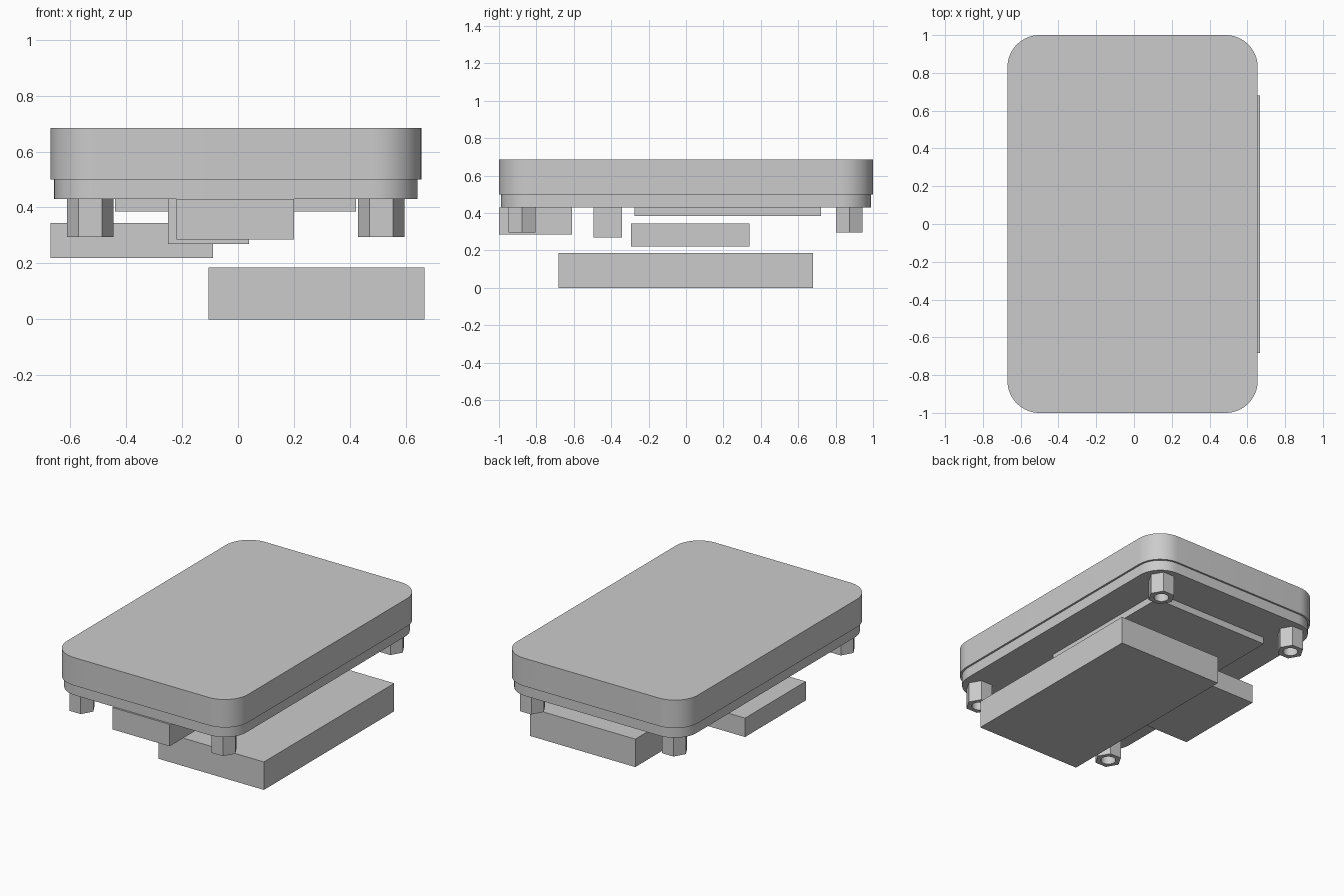
import bpy
import bmesh
from math import sin, cos, pi, radians

cube = bpy.data.objects.get("Cube")
if cube:
    bpy.data.objects.remove(cube, do_unlink=True)

# Single grey material
GREY = (0.6, 0.6, 0.6, 1.0)
grey = bpy.data.materials.new("plain grey")
grey.use_nodes = True
grey.diffuse_color = GREY
grey.node_tree.nodes["Principled BSDF"].inputs["Base Color"].default_value = GREY


def finish(name, bm, smooth=False):
    bmesh.ops.recalc_face_normals(bm, faces=bm.faces)
    mesh = bpy.data.meshes.new(name)
    bm.to_mesh(mesh)
    bm.free()
    mesh.materials.append(grey)
    obj = bpy.data.objects.new(name, mesh)
    bpy.context.collection.objects.link(obj)
    if smooth:
        bpy.ops.object.select_all(action='DESELECT')
        obj.select_set(True)
        bpy.context.view_layer.objects.active = obj
        bpy.ops.object.shade_smooth_by_angle(angle=radians(30))
    return obj


def slab(name, xs, ys, zs, radius=0.0, segments=16):
    """Box between limits, with optional rounded vertical corners."""
    bm = bmesh.new()
    bmesh.ops.create_cube(bm, size=1)
    for v in bm.verts:
        v.co = [lim[0] if c < 0 else lim[1] for c, lim in zip(v.co, (xs, ys, zs))]
    if radius:
        upright = [e for e in bm.edges
                   if abs(e.verts[0].co.z - e.verts[1].co.z) > 0.01]
        bmesh.ops.bevel(bm, geom=upright, offset=radius, segments=segments,
                        profile=0.5, affect='EDGES')
    return finish(name, bm, smooth=radius > 0)


def standoff(name, x, y, z0, z1, radius=0.083, hole=0.046, steps=24):
    """Hexagonal post with a round bore."""
    bm = bmesh.new()
    rings = []
    for z, round_hole in ((z0, False), (z1, False), (z1, True), (z0, True)):
        ring = []
        for i in range(steps):
            a = 2 * pi * i / steps
            r = hole if round_hole else radius * cos(pi / 6) / cos(a % (pi / 3) - pi / 6)
            ring.append(bm.verts.new((x + r * cos(a), y + r * sin(a), z)))
        rings.append(ring)
    for k in range(4):
        a, b = rings[k], rings[(k + 1) % 4]
        for i in range(steps):
            j = (i + 1) % steps
            bm.faces.new((a[i], a[j], b[j], b[i]))
    return finish(name, bm, smooth=True)


# Rounded screen panel and its slightly smaller backing
slab("top_panel", (-0.67, 0.655), (-1.0, 1.0), (0.5, 0.685), 0.17)
slab("backing_panel", (-0.657, 0.642), (-0.988, 0.988), (0.43, 0.5), 0.16)

# Parts hanging under the backing
slab("circuit_plate", (-0.44, 0.422), (-0.275, 0.722), (0.385, 0.43))
slab("front_connector", (-0.22, 0.2), (-1.0, -0.61), (0.285, 0.43))
slab("inner_connector", (-0.25, 0.04), (-0.495, -0.343), (0.27, 0.43))

# Loose blocks beneath
slab("small_block", (-0.67, -0.09), (-0.295, 0.34), (0.22, 0.345))
slab("large_block", (-0.105, 0.667), (-0.682, 0.68), (0.0, 0.185))

# Four corner standoffs
for side, x in (("right", -0.528), ("left", 0.512)):
    for end, y in (("front", -0.877), ("back", 0.873)):
        standoff(f"standoff_{end}_{side}", x, y, 0.295, 0.43)
